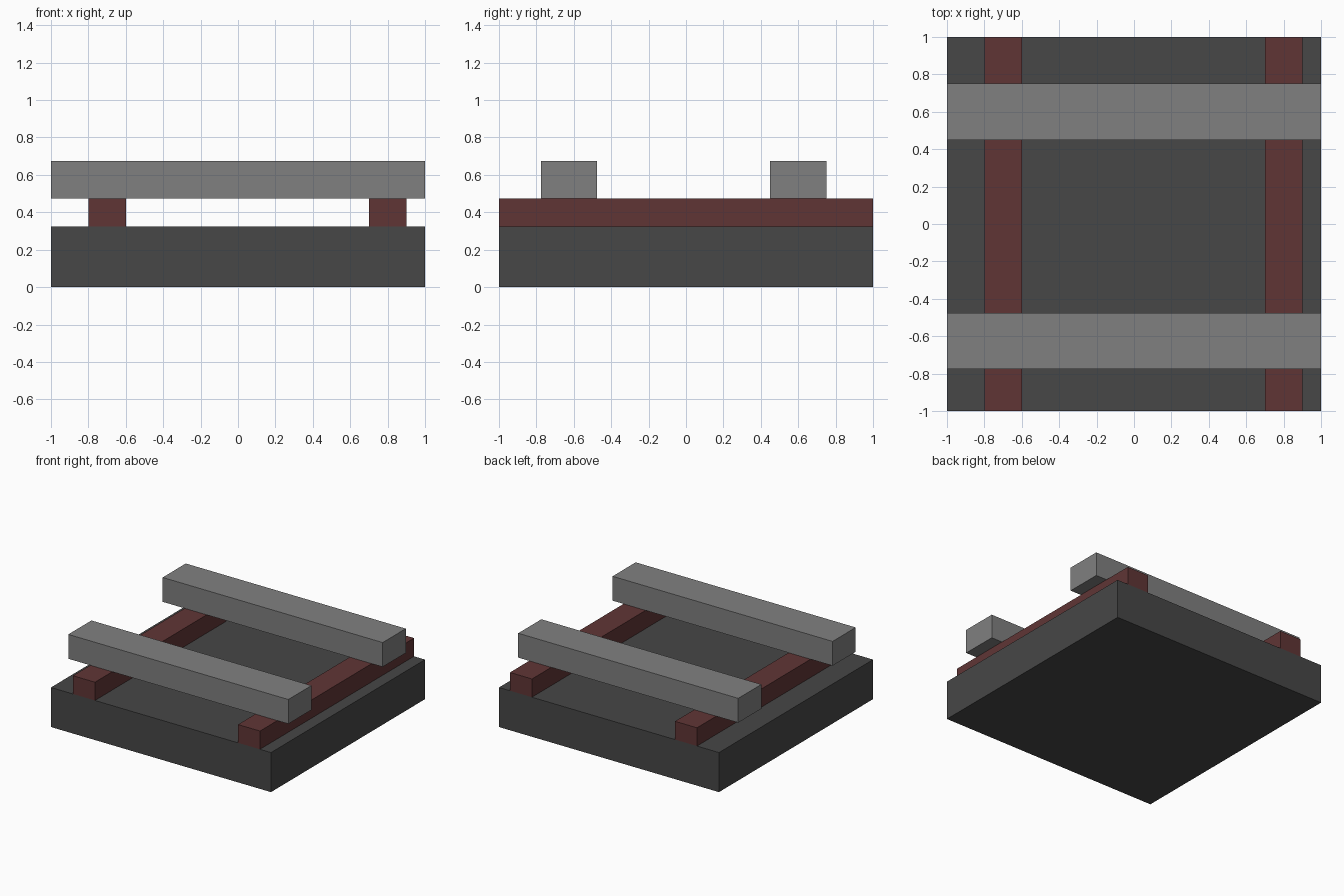
import bpy
import bmesh
from mathutils import Matrix, Vector

cube = bpy.data.objects.get("Cube")
if cube:
    bpy.data.objects.remove(cube, do_unlink=True)


def make_material(name, rgb):
    mat = bpy.data.materials.new(name)
    mat.use_nodes = True
    color = (*rgb, 1.0)
    mat.diffuse_color = color
    bsdf = next(n for n in mat.node_tree.nodes if n.type == 'BSDF_PRINCIPLED')
    bsdf.inputs["Base Color"].default_value = color
    return mat


def make_box(name, low, high, mat):
    """Flat-shaded box spanning two opposite corners."""
    low, high = Vector(low), Vector(high)
    center, size = (low + high) / 2, high - low
    bm = bmesh.new()
    bmesh.ops.create_cube(bm, size=1.0, matrix=Matrix.Diagonal((*size, 1.0)))
    mesh = bpy.data.meshes.new(name)
    bm.to_mesh(mesh)
    bm.free()
    mesh.materials.append(mat)
    obj = bpy.data.objects.new(name, mesh)
    obj.location = center
    bpy.context.collection.objects.link(obj)
    return obj


dark_grey = make_material("dark grey", (0.063, 0.063, 0.063))
red_brown = make_material("red brown", (0.117, 0.036, 0.036))
mid_grey = make_material("mid grey", (0.216, 0.216, 0.216))

BASE_TOP, BEAM_TOP, RAIL_TOP = 0.325, 0.475, 0.675

# Square ground slab
make_box("base_slab", (-1, -1, 0), (1, 1, BASE_TOP), dark_grey)

# Timber beams running front to back
for name, x in (("right_beam", -0.7), ("left_beam", 0.8)):
    make_box(name, (x - 0.1, -1, BASE_TOP), (x + 0.1, 1, BEAM_TOP), red_brown)

# Metal rails lying across the beams
for name, y in (("front_rail", -0.625), ("back_rail", 0.6)):
    make_box(name, (-1, y - 0.15, BEAM_TOP), (1, y + 0.15, RAIL_TOP), mid_grey)
